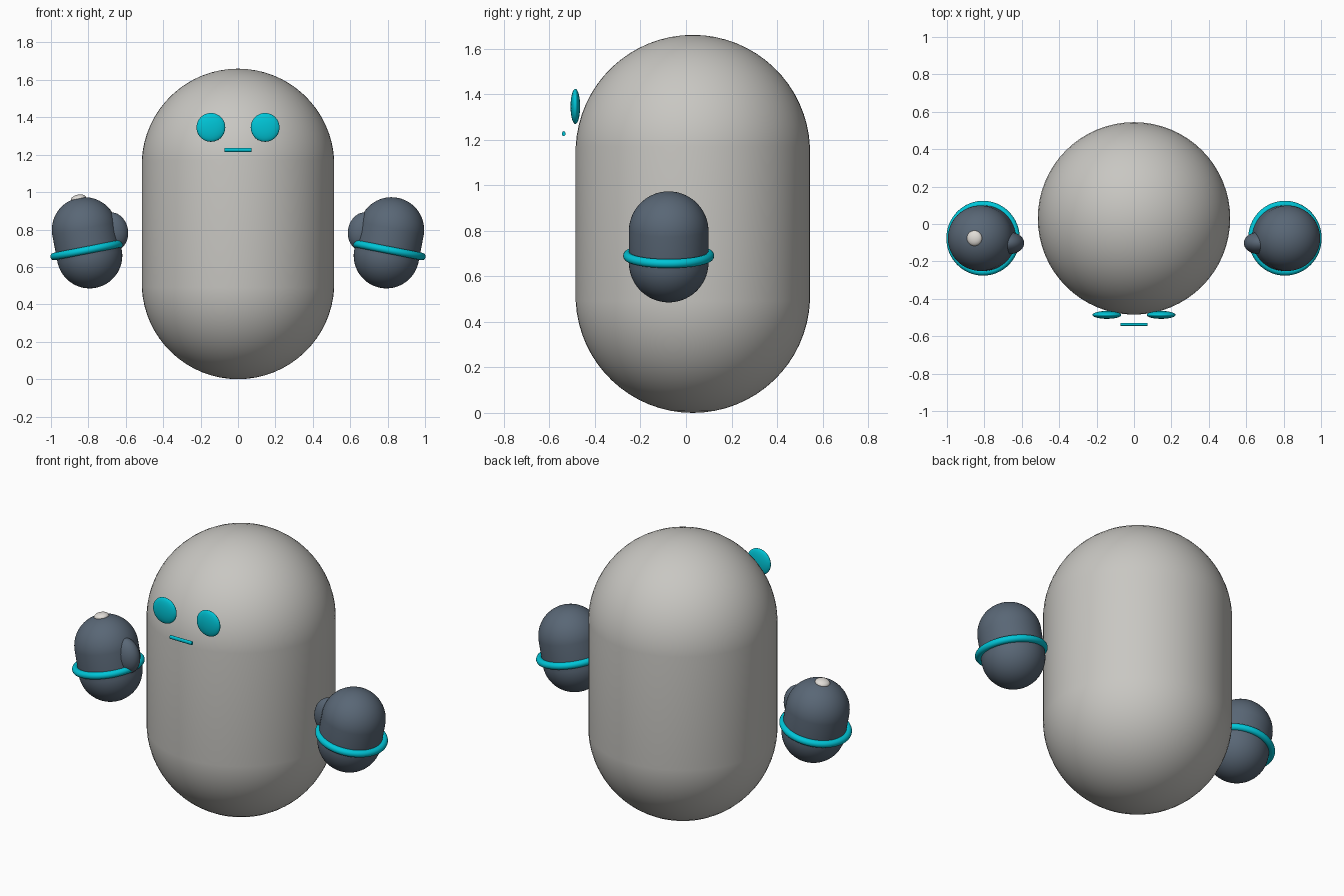
import bpy, math
from mathutils import Matrix, Vector

if "Cube" in bpy.data.objects:
    bpy.data.objects.remove(bpy.data.objects["Cube"])


def material(name, rgb):
    m = bpy.data.materials.new(name)
    m.diffuse_color = (*rgb, 1)
    m.use_nodes = True
    m.node_tree.nodes["Principled BSDF"].inputs["Base Color"].default_value = m.diffuse_color
    return m


SHELL = material("warm_grey_shell", (0.58, 0.57, 0.54))
SLATE = material("slate_grey", (0.10, 0.135, 0.18))
CYAN = material("bright_cyan", (0.0, 0.56, 0.68))
CREAM = material("pale_cream", (0.75, 0.72, 0.68))


def finish(name, mat, matrix=None):
    ob = bpy.context.object
    ob.name = ob.data.name = name
    ob.data.materials.append(mat)
    if matrix is not None:
        ob.data.transform(matrix)
    bpy.ops.object.shade_smooth_by_angle(angle=math.radians(40))
    return ob


def placed(loc, scale=(1, 1, 1), tilt=0):
    return (Matrix.Translation(loc) @ Matrix.Rotation(tilt, 4, 'Y')
            @ Matrix.Diagonal((*scale, 1)))


def ellipsoid(name, mat, loc, radii, tilt=0):
    bpy.ops.mesh.primitive_uv_sphere_add(segments=48, ring_count=24, radius=1)
    return finish(name, mat, placed(loc, radii, tilt))


def capsule(name, mat, loc, radius, straight, tilt=0):
    # a sphere split at its equator by a straight wall
    bpy.ops.mesh.primitive_uv_sphere_add(segments=64, ring_count=33, radius=radius)
    for v in bpy.context.object.data.vertices:
        # the odd ring count leaves one band of faces around the equator
        v.co.z += math.copysign(straight / 2, v.co.z)
    return finish(name, mat, placed(loc, tilt=tilt))


# Body
capsule("body", SHELL, (0, 0.03, 0.83), 0.515, 0.63)

# Face
for side, label in ((-1, "left"), (1, "right")):
    ellipsoid(label + "_eye", CYAN, (side * 0.145, -0.486, 1.346), (0.077, 0.021, 0.077))
bpy.ops.mesh.primitive_cylinder_add(vertices=16, radius=1, depth=0.146)
finish("mouth", CYAN, Matrix.Translation((0, -0.537, 1.226))
       @ Matrix.Diagonal((1, 0.008, 0.011, 1)) @ Matrix.Rotation(math.pi / 2, 4, 'Y'))

# Floating hands, leaning outward
for side, label in ((-1, "left"), (1, "right")):
    tilt = side * math.radians(11)
    axis = Vector((math.sin(tilt), 0, math.cos(tilt)))
    centre = Vector((side * 0.807, -0.076, 0.729))
    capsule(label + "_hand", SLATE, centre, 0.175, 0.14, tilt)
    ellipsoid(label + "_thumb", SLATE, (side * 0.668, -0.102, 0.79), (0.08, 0.059, 0.102), tilt)
    bpy.ops.mesh.primitive_torus_add(major_radius=0.18, minor_radius=0.02,
                                     major_segments=64, minor_segments=16)
    finish(label + "_wrist_band", CYAN, placed((side * 0.807, -0.076, 0.69), tilt=tilt))
    # button only on one hand
    if side < 0:
        ellipsoid("hand_button", CREAM, centre + axis * 0.241, (0.041, 0.041, 0.021), tilt)
